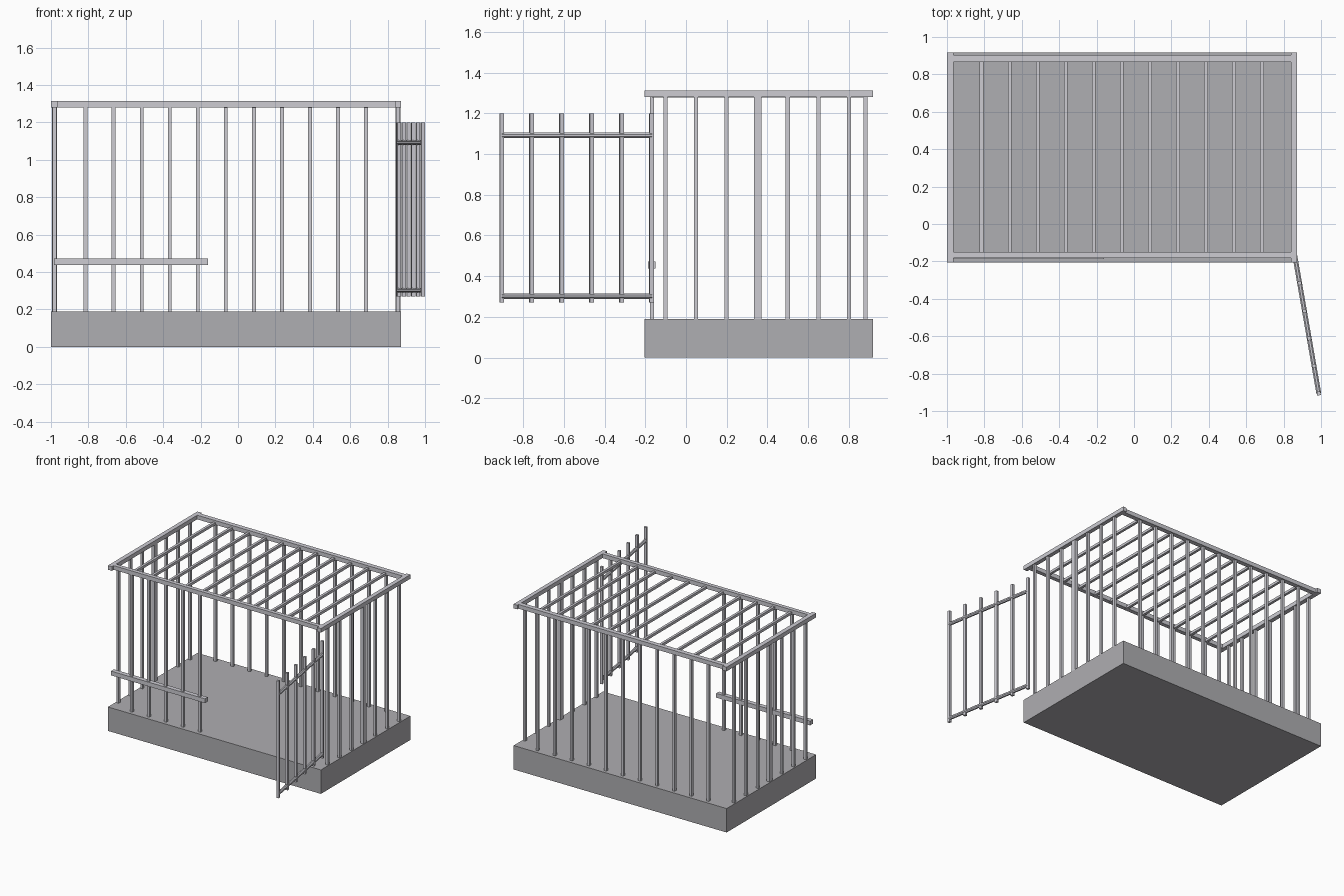
import bpy, bmesh
from mathutils import Vector, Matrix

if "Cube" in bpy.data.objects:
    bpy.data.objects.remove(bpy.data.objects["Cube"])


def material(name, rgb):
    m = bpy.data.materials.new(name)
    m.diffuse_color = (*rgb, 1)
    m.use_nodes = True
    m.node_tree.nodes["Principled BSDF"].inputs["Base Color"].default_value = m.diffuse_color
    return m


FLOOR = material("floor_grey", (0.43, 0.425, 0.445))
METAL = material("bar_grey", (0.61, 0.605, 0.65))


def finish(name, bm, mat):
    bmesh.ops.recalc_face_normals(bm, faces=bm.faces[:])
    me = bpy.data.meshes.new(name)
    bm.to_mesh(me)
    bm.free()
    me.materials.append(mat)
    ob = bpy.data.objects.new(name, me)
    bpy.context.collection.objects.link(ob)
    return ob


def box(name, lo, hi, mat=METAL):
    lo, hi = Vector(lo), Vector(hi)
    bm = bmesh.new()
    m = Matrix.Translation((lo + hi) / 2) @ Matrix.Diagonal((*(hi - lo), 1))
    bmesh.ops.create_cube(bm, size=1, matrix=m)
    return finish(name, bm, mat)


def bars(name, points, z0=0.18, z1=1.29, w=0.02, turn=0):
    # square upright bars at (x, y) points
    bm = bmesh.new()
    for x, y in points:
        m = (Matrix.Translation((x, y, (z0 + z1) / 2)) @ Matrix.Rotation(turn, 4, 'Z')
             @ Matrix.Diagonal((w, w, z1 - z0, 1)))
        bmesh.ops.create_cube(bm, size=1, matrix=m)
    return finish(name, bm, METAL)


def rods(name, segments, r):
    # eight-sided rods running between pairs of points
    bm = bmesh.new()
    for a, b in segments:
        d = b - a
        m = (Matrix.Translation((a + b) / 2) @ d.to_track_quat('Z', 'Y').to_matrix().to_4x4()
             @ Matrix.Rotation(0.3927, 4, 'Z'))
        bmesh.ops.create_cone(bm, cap_ends=True, segments=8, radius1=r, radius2=r,
                              depth=d.length, matrix=m)
    return finish(name, bm, METAL)


XL, XR, YF, YB = -0.981, 0.856, -0.168, 0.882
inner_x = [-0.815 + 0.15 * i for i in range(11)]
side_y = [-0.10, 0.05, 0.20, 0.50, 0.65, 0.80]

# solid floor block
box("floor_base", (-1, -0.205, 0), (0.872, 0.918, 0.19), FLOOR)

# top frame
box("top_rail_left", (-1, -0.205, 1.28), (-0.965, 0.918, 1.313))
box("top_rail_right", (0.839, -0.205, 1.28), (0.872, 0.918, 1.313))
box("top_rail_front", (-0.99, -0.182, 1.28), (0.86, -0.15, 1.313))
box("top_rail_back", (-0.99, 0.866, 1.28), (0.86, 0.903, 1.313))

# wall bars
bars("back_bars", [(x, YB) for x in inner_x])
bars("front_bars", [(x, YF) for x in inner_x[:5]])
for side, x in (("left", XL), ("right", XR)):
    bars(side + "_bars", [(x, y) for y in side_y])
    box(side + "_middle_bar", (x - 0.013, 0.333, 0.18), (x + 0.013, 0.37, 1.29))

# roof bars
for i, x in enumerate(inner_x):
    box(f"roof_bar_{i + 1}", (x - 0.01, YF, 1.278), (x + 0.01, YB, 1.298))

# low cross rail on the front
box("front_cross_rail", (-0.985, -0.187, 0.438), (-0.16, -0.151, 0.472))

# open gate hinged at the front right corner
hinge, tip = Vector((0.860, -0.17, 0)), Vector((0.988, -0.906, 0))
bars("gate_bars", [hinge.lerp(tip, i / 5).xy for i in range(6)], 0.27, 1.2, turn=0.172)
rods("gate_rails", [(hinge + Vector((0, 0, z)), tip + Vector((0, 0, z))) for z in (0.302, 1.092)], 0.014)
